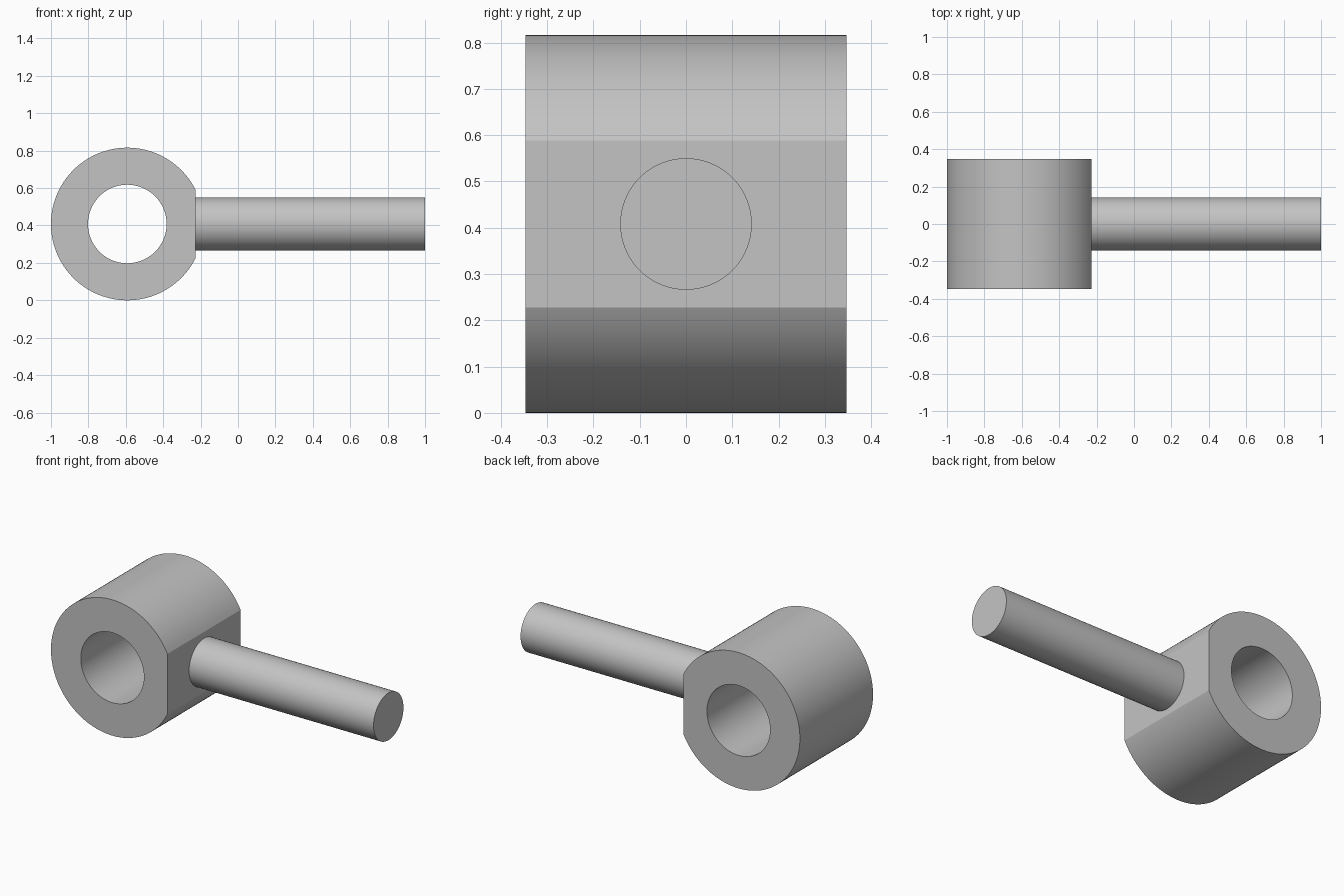
import bpy, bmesh, math
from mathutils import Matrix

cube = bpy.data.objects.get("Cube")
if cube:
    bpy.data.objects.remove(cube, do_unlink=True)

R, HOLE, ROD = 0.408, 0.21, 0.142   # radii
CX, CZ = -0.592, 0.408              # bore axis
FLAT = 0.366                        # distance from bore axis to the flat
HALF = 0.347                        # half width of the eye

grey = bpy.data.materials.new("light grey")
grey.use_nodes = True
colour = (0.55, 0.55, 0.55, 1)
grey.diffuse_color = colour
grey.node_tree.nodes["Principled BSDF"].inputs["Base Color"].default_value = colour


def finish(name, bm):
    bmesh.ops.recalc_face_normals(bm, faces=bm.faces)
    mesh = bpy.data.meshes.new(name)
    bm.to_mesh(mesh)
    bm.free()
    mesh.materials.append(grey)
    obj = bpy.data.objects.new(name, mesh)
    bpy.context.collection.objects.link(obj)
    bpy.ops.object.select_all(action='DESELECT')
    obj.select_set(True)
    bpy.context.view_layer.objects.active = obj
    bpy.ops.object.shade_smooth_by_angle(angle=math.radians(20))
    return obj


# Eye: a bored cylinder along y, cut flat on the rod side
half_angle = math.acos(FLAT / R)
arc, chord = 108, 18
angles = [half_angle + (2 * math.pi - 2 * half_angle) * i / arc for i in range(arc)]
angles += [-half_angle + 2 * half_angle * i / chord for i in range(chord)]

bm = bmesh.new()


def ring(y, radius):
    verts = []
    for a in angles:
        r = radius
        if r * math.cos(a) > FLAT:
            r = FLAT / math.cos(a)
        verts.append(bm.verts.new((CX + r * math.cos(a), y, CZ + r * math.sin(a))))
    return verts


rings = [ring(-HALF, R), ring(HALF, R), ring(HALF, HOLE), ring(-HALF, HOLE)]
n = len(angles)
for k in range(4):
    p, q = rings[k], rings[(k + 1) % 4]
    for i in range(n):
        j = (i + 1) % n
        bm.faces.new((p[i], p[j], q[j], q[i]))
finish("eye", bm)

# Rod: plain round shank along x, seated in the flat
start, end = CX + FLAT - 0.01, 1.0
bm = bmesh.new()
bmesh.ops.create_cone(
    bm, cap_ends=True, segments=96, radius1=ROD, radius2=ROD, depth=end - start,
    matrix=Matrix.Translation(((start + end) / 2, 0, CZ)) @ Matrix.Rotation(math.pi / 2, 4, 'Y'))
finish("rod", bm)
